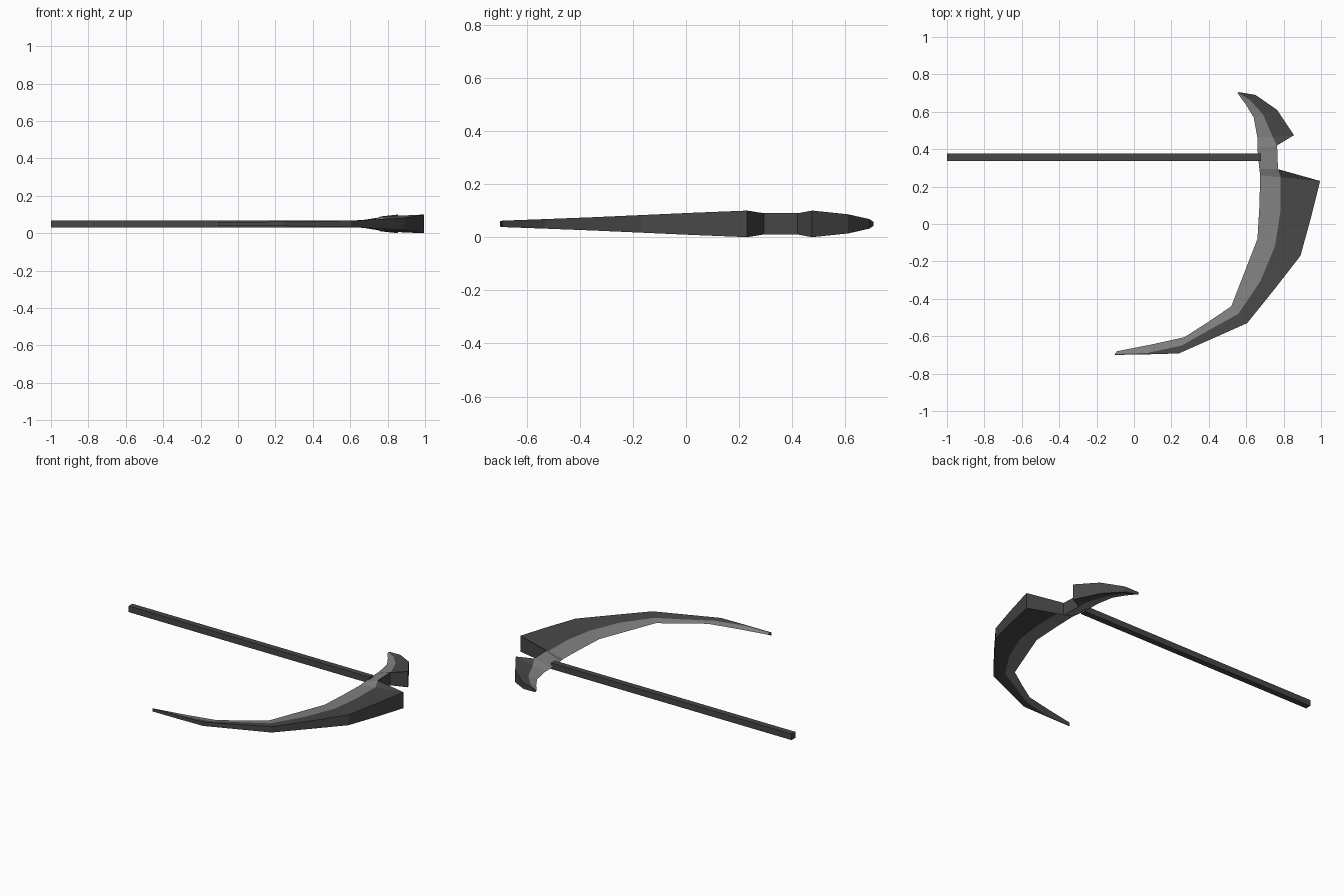
import bpy, bmesh
from mathutils import Vector

if "Cube" in bpy.data.objects:
    bpy.data.objects.remove(bpy.data.objects["Cube"])


def material(name, v):
    m = bpy.data.materials.new(name)
    m.diffuse_color = (v, v, v, 1)
    m.use_nodes = True
    m.node_tree.nodes["Principled BSDF"].inputs["Base Color"].default_value = m.diffuse_color
    return m


dark = material("dark iron", 0.063)
light = material("sharpened steel", 0.22)
MID = 0.05  # height of the blade's centre plane

# Blade stations: outer x, y, inner x, y, share of width that is sharpened,
# half thickness at the spine
stations = [
    (-0.105, -0.70, -0.09, -0.68, 0.75, 0.010),
    (0.07, -0.697, 0.09, -0.645, 0.85, 0.011),
    (0.24, -0.692, 0.27, -0.605, 0.52, 0.012),
    (0.425, -0.61, 0.395, -0.525, 0.45, 0.015),
    (0.605, -0.53, 0.52, -0.44, 0.45, 0.018),
    (0.75, -0.35, 0.59, -0.26, 0.53, 0.025),
    (0.89, -0.17, 0.66, -0.08, 0.41, 0.033),
    (0.945, 0.03, 0.67, 0.09, 0.41, 0.042),
    (0.995, 0.23, 0.675, 0.26, 0.34, 0.050),
    (0.77, 0.293, 0.67, 0.295, 1.0, 0.040),
    (0.765, 0.42, 0.66, 0.40, 1.0, 0.040),
    (0.855, 0.475, 0.66, 0.46, 0.42, 0.050),
    (0.765, 0.61, 0.64, 0.57, 0.40, 0.036),
    (0.65, 0.69, 0.597, 0.64, 0.45, 0.018),
    (0.56, 0.705, 0.553, 0.70, 0.50, 0.008),
]

# Blade: wedge section lofted through the stations
bm = bmesh.new()
rings = []
for ox, oy, ix, iy, t, h in stations:
    o, i = Vector((ox, oy, MID)), Vector((ix, iy, MID))
    b = i.lerp(o, t)
    up = Vector((0, 0, h))
    pts = [o + up, b + up * t, i, b - up * t, o - up]
    rings.append([bm.verts.new(p) for p in pts])
for r, s in zip(rings, rings[1:]):
    for k in range(5):
        n = (k + 1) % 5
        f = bm.faces.new((r[k], r[n], s[n], s[k]))
        f.material_index = 1 if k in (1, 2) else 0
bm.faces.new(rings[0])
bm.faces.new(rings[-1][::-1])
bmesh.ops.remove_doubles(bm, verts=bm.verts, dist=0.0005)
bmesh.ops.recalc_face_normals(bm, faces=bm.faces)
me = bpy.data.meshes.new("blade")
bm.to_mesh(me)
bm.free()
me.materials.append(dark)
me.materials.append(light)
bpy.context.collection.objects.link(bpy.data.objects.new("blade", me))

# Handle: long square bar running into the hub
x0, x1 = -1.0, 0.68
bpy.ops.mesh.primitive_cube_add(size=1, location=((x0 + x1) / 2, 0.357, MID))
handle = bpy.context.object
handle.name = "handle"
handle.scale = (x1 - x0, 0.038, 0.038)
handle.data.materials.append(dark)
